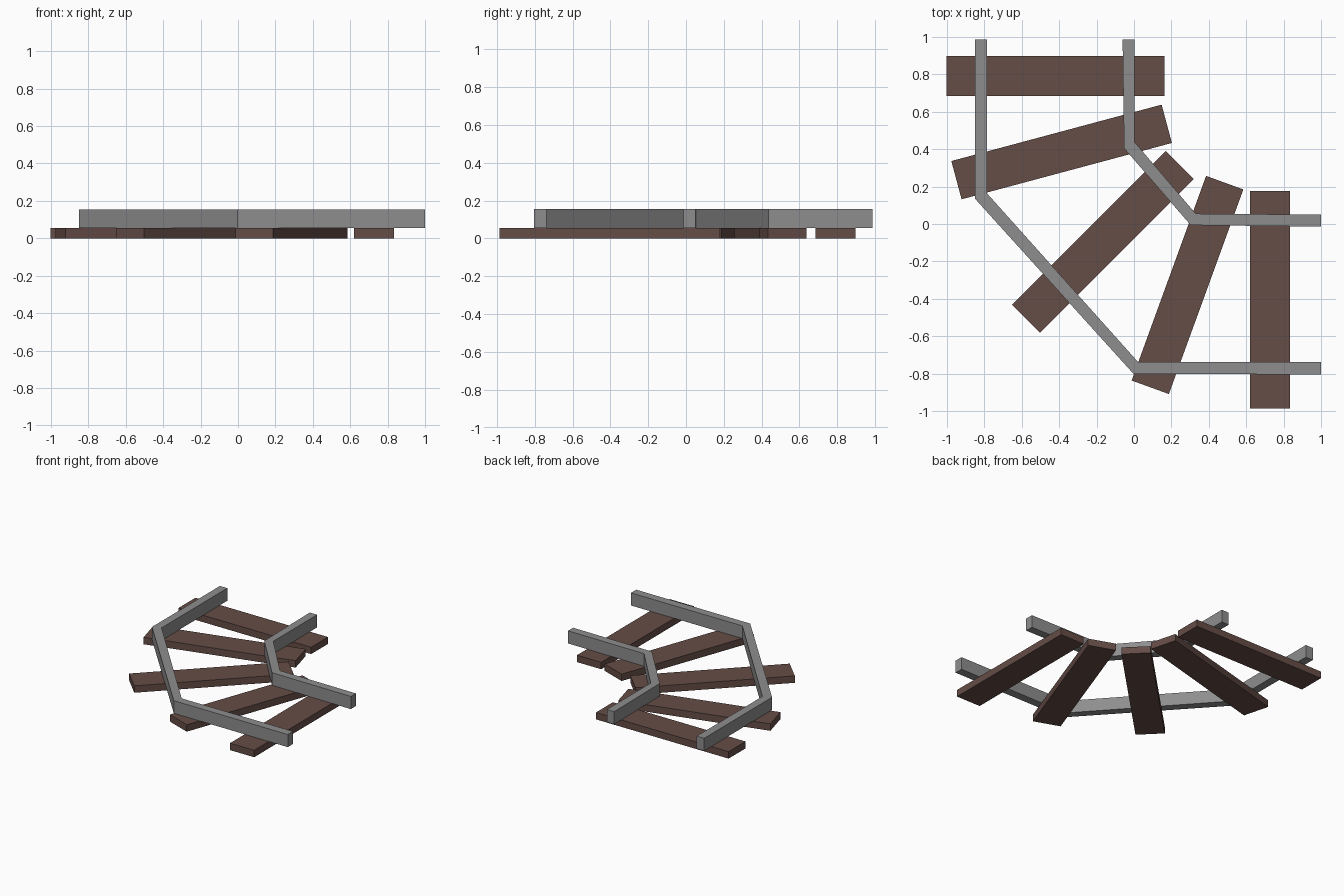
import bpy, bmesh, math
from mathutils import Matrix

if "Cube" in bpy.data.objects:
    bpy.data.objects.remove(bpy.data.objects["Cube"])

SLEEPER_TOP, RAIL_TOP = 0.055, 0.155


def material(name, rgb):
    m = bpy.data.materials.new(name)
    m.diffuse_color = (*rgb, 1)
    m.use_nodes = True
    m.node_tree.nodes["Principled BSDF"].inputs["Base Color"].default_value = m.diffuse_color
    return m


wood = material("brown wood", (0.130, 0.074, 0.062))
steel = material("grey steel", (0.27, 0.27, 0.27))


def make_object(name, bm, mat):
    bmesh.ops.recalc_face_normals(bm, faces=bm.faces)
    me = bpy.data.meshes.new(name)
    bm.to_mesh(me)
    bm.free()
    me.materials.append(mat)
    ob = bpy.data.objects.new(name, me)
    bpy.context.collection.objects.link(ob)
    return ob


def sleeper(i, x, y, angle):
    bm = bmesh.new()
    bmesh.ops.create_cube(bm, size=1, matrix=Matrix.Diagonal((1.164, 0.212, SLEEPER_TOP, 1)))
    ob = make_object(f"sleeper_{i}", bm, wood)
    ob.location = (x, y, SLEEPER_TOP / 2)
    ob.rotation_euler.z = math.radians(angle)


def rail(name, left, right):
    # Sweep a rectangular section along paired edge points with mitred bends
    bm = bmesh.new()
    rings = []
    for a, b in zip(left, right):
        rings.append([bm.verts.new((*p, z)) for p, z in
                      ((a, SLEEPER_TOP), (b, SLEEPER_TOP), (b, RAIL_TOP), (a, RAIL_TOP))])
    for r, s in zip(rings, rings[1:]):
        for k in range(4):
            n = (k + 1) % 4
            bm.faces.new((r[k], r[n], s[n], s[k]))
    bm.faces.new(rings[0])
    bm.faces.new(rings[-1])
    make_object(name, bm, steel)


# Sleepers fanned around the bend
for i, (x, y, a) in enumerate([(-0.42, 0.791, 0), (-0.387, 0.385, 15), (-0.166, -0.096, 45),
                               (0.286, -0.326, 70), (0.727, -0.405, 90)], 1):
    sleeper(i, x, y, a)

# Outer and inner rails
rail("outer_rail",
     [(-0.85, 0.987), (-0.85, 0.135), (-0.002, -0.802), (1, -0.804)],
     [(-0.785, 0.987), (-0.785, 0.163), (0.022, -0.738), (1, -0.738)])
rail("inner_rail",
     [(-0.061, 0.987), (-0.053, 0.405), (0.303, -0.006), (1, -0.014)],
     [(0.004, 0.987), (0.004, 0.437), (0.33, 0.055), (1, 0.05)])
